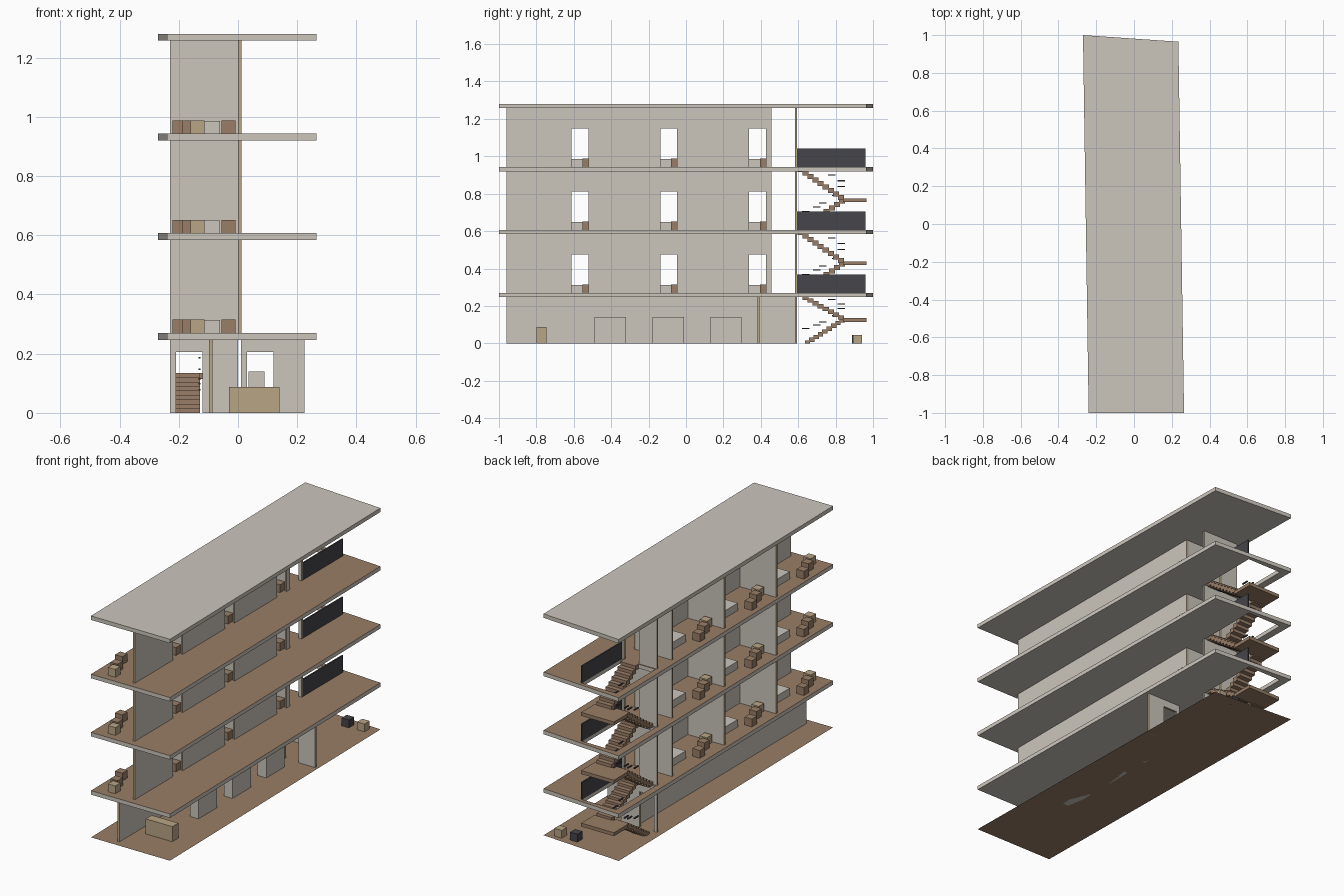
import bpy
import bmesh
from mathutils import Vector

old = bpy.data.objects.get("Cube")
if old:
    bpy.data.objects.remove(old, do_unlink=True)


def material(name, rgb):
    m = bpy.data.materials.new(name)
    m.use_nodes = True
    colour = (*rgb, 1)
    m.diffuse_color = colour
    m.node_tree.nodes["Principled BSDF"].inputs["Base Color"].default_value = colour
    return m


plaster = material("plaster_grey", (0.60, 0.56, 0.50))
wood = material("floor_brown", (0.32, 0.21, 0.135))
tan = material("light_tan", (0.48, 0.375, 0.235))
dark = material("railing_dark", (0.06, 0.06, 0.07))


def finish(name, bm, *mats):
    bmesh.ops.recalc_face_normals(bm, faces=bm.faces)
    mesh = bpy.data.meshes.new(name)
    for m in mats:
        mesh.materials.append(m)
    bm.to_mesh(mesh)
    bm.free()
    obj = bpy.data.objects.new(name, mesh)
    bpy.context.collection.objects.link(obj)
    return obj


def add_box(bm, x0, x1, y0, y1, z0, z1):
    made = bmesh.ops.create_cube(bm, size=1)["verts"]
    for v in made:
        v.co = Vector((x1 if v.co.x > 0 else x0,
                       y1 if v.co.y > 0 else y0,
                       z1 if v.co.z > 0 else z0))


def box(name, mat, *bounds):
    bm = bmesh.new()
    add_box(bm, *bounds)
    return finish(name, bm, mat)


def cube(name, mat, x, y, z, s=0.047):
    box(name, mat, x - s / 2, x + s / 2, y - s / 2, y + s / 2, z, z + s * 0.96)


def wall(name, along, start, end, pos, z0, z1, doors=(), thick=0.012):
    """Upright wall with door notches; broad sides plaster, cut edges tan."""
    outline = [(start, z0)]
    for a, b in doors:
        top = z0 + DOOR_HEIGHT
        outline += [(a, z0), (a, top), (b, top), (b, z0)]
    outline += [(end, z0), (end, z1), (start, z1)]
    bm = bmesh.new()
    verts = [bm.verts.new((pos, s, z) if along == "y" else (s, pos, z)) for s, z in outline]
    face = bm.faces.new(verts)
    side = Vector((1, 0, 0)) if along == "y" else Vector((0, 1, 0))
    grown = bmesh.ops.extrude_face_region(bm, geom=[face])["geom"]
    bmesh.ops.translate(bm, vec=side * thick,
                        verts=[g for g in grown if isinstance(g, bmesh.types.BMVert)])
    bm.normal_update()
    for f in bm.faces:
        f.material_index = 0 if abs(f.normal.dot(side)) > 0.5 else 1
    finish(name, bm, plaster, tan)


# Slightly skewed plan shared by ground, floors and roof
PLAN = [(-0.24, -1.0), (0.265, -1.0), (0.235, 0.965), (-0.27, 1.0)]
WELL = [(-0.225, 0.60), (-0.005, 0.60), (-0.005, 0.96), (-0.225, 0.96)]
SLAB = 0.023
DOOR_HEIGHT = 0.205
LEVELS = [0.0, 0.27, 0.607, 0.943, 1.28]


def slab(name, top, hole, top_mat):
    bm = bmesh.new()
    outer = [bm.verts.new((x, y, top)) for x, y in PLAN]
    if hole:
        inner = [bm.verts.new((x, y, top)) for x, y in WELL]
        faces = [bm.faces.new((outer[i], outer[(i + 1) % 4], inner[(i + 1) % 4], inner[i]))
                 for i in range(4)]
    else:
        faces = [bm.faces.new(outer)]
    grown = bmesh.ops.extrude_face_region(bm, geom=faces, use_keep_orig=True)["geom"]
    bmesh.ops.translate(bm, vec=(0, 0, -SLAB),
                        verts=[g for g in grown if isinstance(g, bmesh.types.BMVert)])
    bmesh.ops.recalc_face_normals(bm, faces=bm.faces)
    bm.normal_update()
    for f in bm.faces:
        f.material_index = 1 if f.normal.z > 0.5 else 0
    finish(name, bm, plaster, top_mat)


# Ground sheet, floors and roof
ground = bmesh.new()
ground.faces.new([ground.verts.new((x, y, 0)) for x, y in PLAN])
finish("ground_floor", ground, wood)
for n, level in enumerate(LEVELS[1:-1], 1):
    slab(f"floor_slab_{n}", level, True, wood)
slab("roof_slab", LEVELS[-1], False, plaster)

# Ground floor walls
low_top = LEVELS[1] - SLAB
wall("ground_long_wall", "y", -0.96, 0.585, -0.098, 0, low_top)
wall("ground_stair_wall", "x", -0.23, 0.0, 0.582, 0, low_top, [(-0.21, -0.12)])
wall("ground_entry_wall", "x", 0.01, 0.225, 0.382, 0, low_top, [(0.03, 0.12)])

# Ground floor furniture
box("reception_desk", tan, -0.03, 0.14, -0.80, -0.745, 0, 0.087)
for n, y in enumerate((-0.49, -0.18, 0.13), 1):
    box(f"display_block_{n}", plaster, 0.035, 0.09, y, y + 0.168, 0, 0.14)
cube("yard_stool_tan", tan, 0.16, 0.917, 0)
cube("yard_stool_dark", dark, 0.065, 0.91, 0)

# Upper storeys: corridor wall, cross walls, furnished rooms and railing
ROOM = 0.475
for n in range(1, 4):
    z, top = LEVELS[n], LEVELS[n + 1] - SLAB
    doors = [(-0.612 + ROOM * r, -0.522 + ROOM * r) for r in range(3)]
    wall(f"corridor_wall_{n}", "y", -0.96, 0.457, 0.0, z, top, doors)
    wall(f"stair_wall_{n}", "x", -0.23, 0.0, 0.582, z, top, [(-0.115, -0.02)])
    box(f"railing_{n}", dark, -0.008, 0.0, 0.585, 0.96, z, z + 0.098)
    for r in range(3):
        shift = ROOM * r
        tag = f"{n}_{r + 1}"
        wall(f"cross_wall_{tag}", "x", -0.23, 0.0, -0.505 + shift, z, top)
        box(f"bed_{tag}", plaster, -0.16, -0.06, -0.72 + shift, -0.507 + shift, z, z + 0.043)
        cube(f"nightstand_{tag}", wood, -0.032, -0.531 + shift, z)
        cube(f"tan_stool_{tag}", tan, -0.137, -0.935 + shift, z)
        cube(f"brown_stool_{tag}", wood, -0.164, -0.875 + shift, z)
        cube(f"side_table_{tag}", wood, -0.197, -0.785 + shift, z)

# Stairs: two flights and a half landing for each storey
STEPS = 9
NEAR, TURN = 0.60, 0.845
RAIL_POINTS = [(0.64, 0.29), (0.70, 0.365), (0.73, 0.425), (0.80, 0.545),
               (0.83, 0.69), (0.83, 0.78), (0.78, 0.87)]
for n in range(3):
    z, rise = LEVELS[n], LEVELS[n + 1] - LEVELS[n]
    half = rise / 2
    start = 0.635 if n == 0 else NEAR
    step = half / STEPS
    thick = step + 0.008
    box(f"landing_{n + 1}", wood, -0.215, -0.005, 0.84, 0.965, z + half - 0.02, z + half)
    flights = bmesh.new()
    for i in range(STEPS):
        run = (TURN - start) / STEPS
        zt = z + step * (i + 1)
        add_box(flights, -0.21, -0.128, start + run * i, start + run * (i + 1) + 0.005,
                max(z, zt - thick), zt)
        run = (TURN - NEAR) / STEPS
        zt += half - step
        add_box(flights, -0.115, -0.02, TURN - run * (i + 1) - 0.005, TURN - run * i,
                zt - thick + step, zt + step)
    finish(f"stair_flights_{n + 1}", flights, wood)
    # Short handrail pieces between the flights
    rail = bmesh.new()
    for y, f in RAIL_POINTS:
        zr = z + f * rise
        add_box(rail, -0.134, -0.126, y - 0.02, y + 0.02, zr - 0.003, zr + 0.003)
    finish(f"handrail_pieces_{n + 1}", rail, dark)
